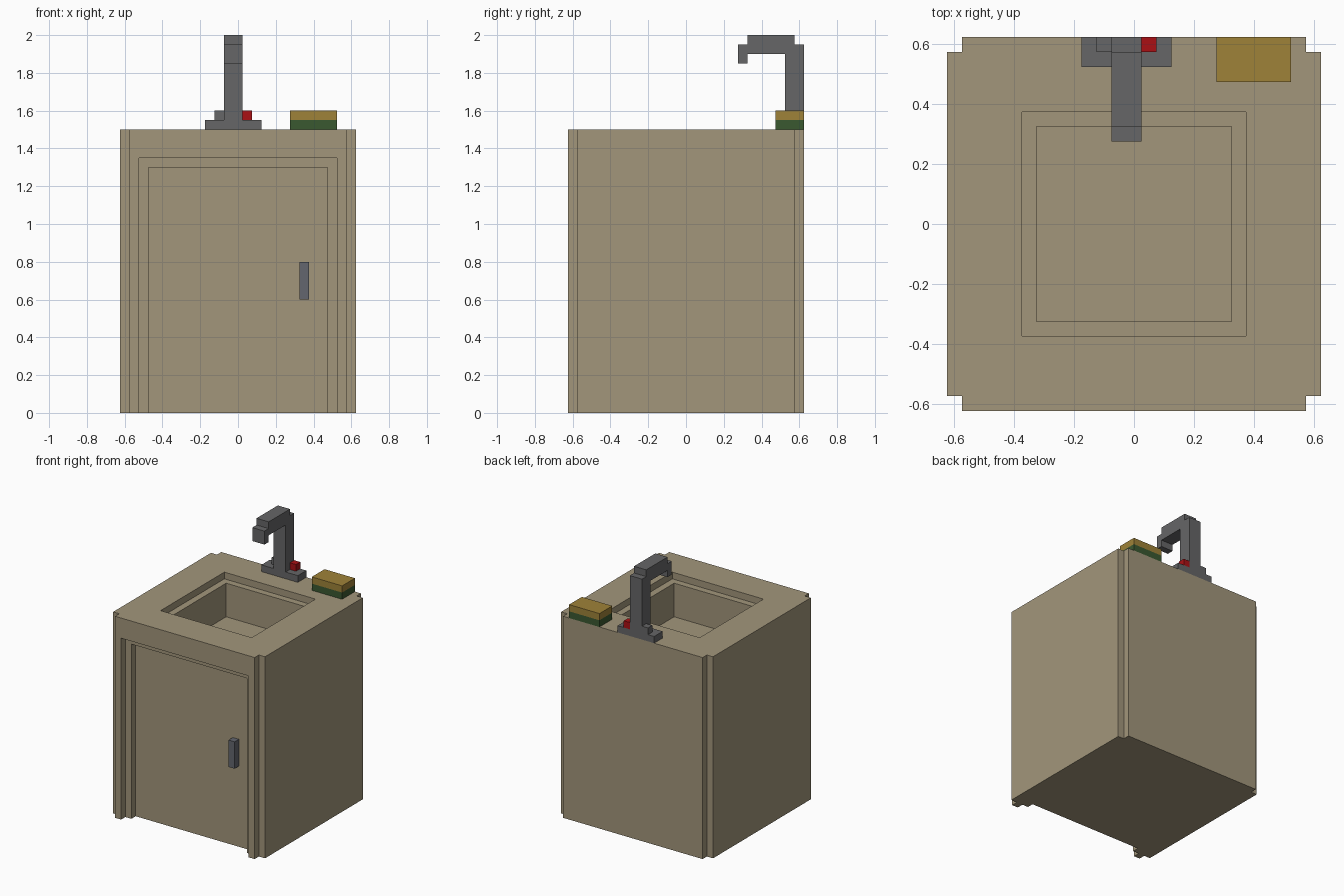
import bpy, bmesh
from mathutils import Vector

if "Cube" in bpy.data.objects:
    bpy.data.objects.remove(bpy.data.objects["Cube"])


def material(name, rgb):
    m = bpy.data.materials.new(name)
    m.diffuse_color = (*rgb, 1)
    m.use_nodes = True
    m.node_tree.nodes["Principled BSDF"].inputs["Base Color"].default_value = m.diffuse_color
    return m


STONE = material("beige stone", (0.361, 0.305, 0.198))
STEEL = material("grey metal", (0.133, 0.133, 0.136))
HANDLE = material("blue grey metal", (0.125, 0.133, 0.156))
RED = material("red", (0.402, 0.005, 0.007))
YELLOW = material("sponge yellow", (0.342, 0.223, 0.040))
GREEN = material("scourer green", (0.042, 0.098, 0.030))


def prism(name, points, direction, mat):
    """Extrude a closed outline of 3D points along a direction."""
    bm = bmesh.new()
    face = bm.faces.new([bm.verts.new(p) for p in points])
    new = bmesh.ops.extrude_face_region(bm, geom=[face], use_keep_orig=True)["geom"]
    verts = [v for v in new if isinstance(v, bmesh.types.BMVert)]
    bmesh.ops.translate(bm, verts=verts, vec=Vector(direction))
    bmesh.ops.recalc_face_normals(bm, faces=bm.faces)
    mesh = bpy.data.meshes.new(name)
    bm.to_mesh(mesh)
    bm.free()
    mesh.materials.append(mat)
    obj = bpy.data.objects.new(name, mesh)
    bpy.context.collection.objects.link(obj)
    return obj


def box(name, x, y, z, mat):
    outline = [(x[0], y[0], z[0]), (x[1], y[0], z[0]), (x[1], y[1], z[0]), (x[0], y[1], z[0])]
    return prism(name, outline, (0, 0, z[1] - z[0]), mat)


def cut(obj, x, y, z):
    cutter = box("cutter", x, y, z, STONE)
    mod = obj.modifiers.new("cut", "BOOLEAN")
    mod.operation = "DIFFERENCE"
    mod.solver = "EXACT"
    mod.object = cutter
    bpy.context.view_layer.objects.active = obj
    bpy.ops.object.modifier_apply(modifier=mod.name)
    bpy.data.objects.remove(cutter)


# Cabinet with square notches along its four upright corners
a, b = 0.625, 0.575
plan = []
for sx, sy in ((1, 1), (-1, 1), (-1, -1), (1, -1)):
    corner = [(a * sx, b * sy, 0), (b * sx, b * sy, 0), (b * sx, a * sy, 0)]
    plan += corner if sx * sy > 0 else corner[::-1]
cabinet = prism("cabinet", plan, (0, 0, 1.5), STONE)

# Stepped door recess, open at the floor
cut(cabinet, (-0.525, 0.525), (-0.8, -0.575), (-0.2, 1.35))
cut(cabinet, (-0.475, 0.475), (-0.8, -0.525), (-0.2, 1.30))

# Basin with a shallow ledge
cut(cabinet, (-0.375, 0.375), (-0.375, 0.375), (1.45, 1.7))
cut(cabinet, (-0.325, 0.325), (-0.325, 0.325), (1.20, 1.7))

# Door handle
box("door_handle", (0.325, 0.375), (-0.575, -0.525), (0.6, 0.8), HANDLE)

# Tap: base plate, two knobs and bent spout
box("tap_base", (-0.175, 0.125), (0.525, 0.625), (1.5, 1.55), STEEL)
box("cold_knob", (-0.125, -0.075), (0.575, 0.625), (1.55, 1.6), STEEL)
box("hot_knob", (0.025, 0.075), (0.575, 0.625), (1.55, 1.6), RED)
side = [(0.625, 1.55), (0.625, 1.95), (0.575, 1.95), (0.575, 2.0),
        (0.325, 2.0), (0.325, 1.95), (0.275, 1.95), (0.275, 1.85),
        (0.325, 1.85), (0.325, 1.9), (0.525, 1.9), (0.525, 1.55)]
prism("tap_spout", [(-0.075, y, z) for y, z in side], (0.1, 0, 0), STEEL)

# Two-layer sponge
box("sponge_scourer", (0.275, 0.525), (0.475, 0.625), (1.5, 1.55), GREEN)
box("sponge_foam", (0.275, 0.525), (0.475, 0.625), (1.55, 1.6), YELLOW)
